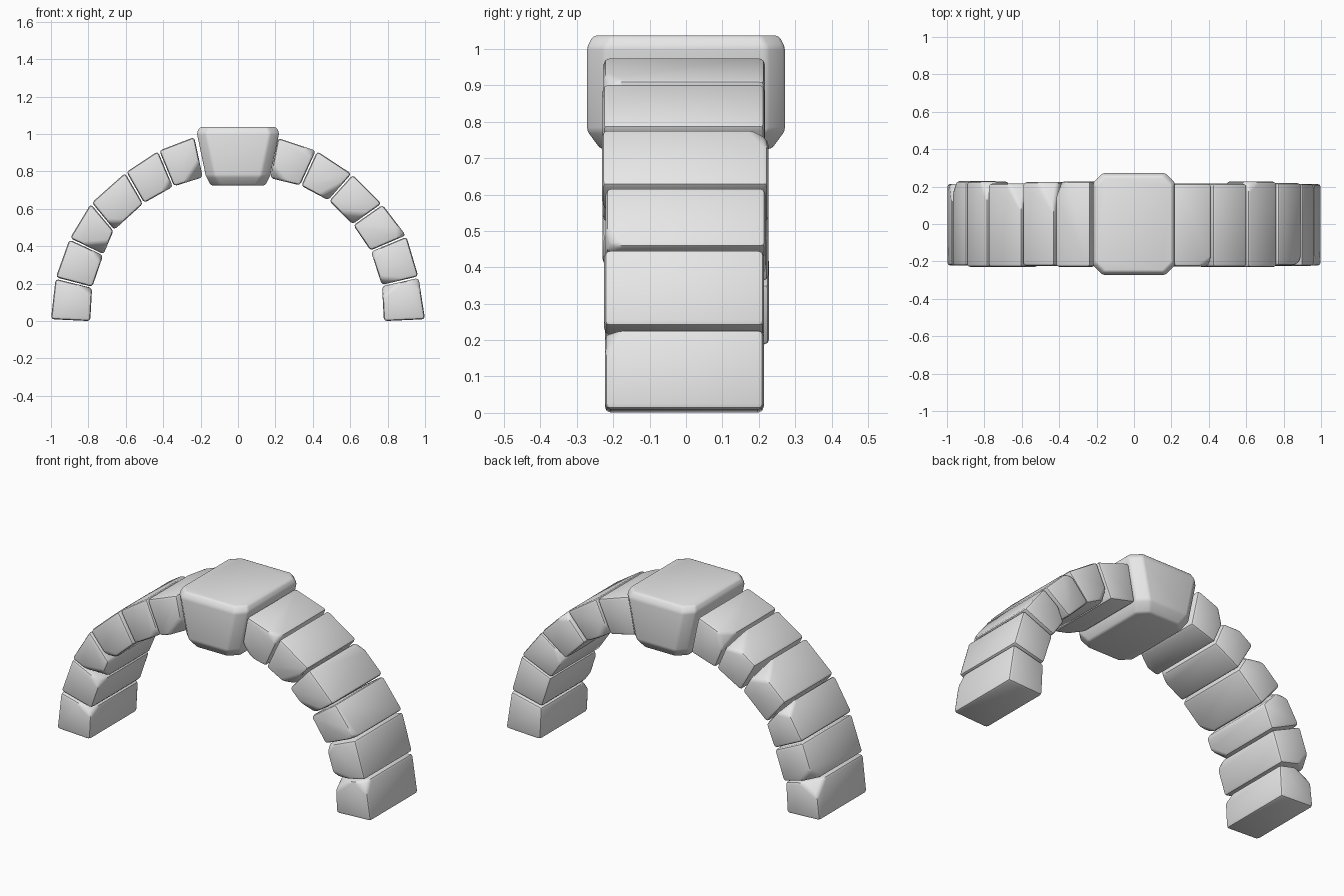
import bpy, bmesh, math, random
from mathutils import Vector

random.seed(4)
if "Cube" in bpy.data.objects:
    bpy.data.objects.remove(bpy.data.objects["Cube"])

stone_mat = bpy.data.materials.new("grey stone")
stone_mat.use_nodes = True
grey = (0.8, 0.8, 0.8, 1)
stone_mat.diffuse_color = grey
stone_mat.node_tree.nodes["Principled BSDF"].inputs["Base Color"].default_value = grey


def stone(name, points, width):
    """Convex stone around the points, with softly worn edges."""
    bm = bmesh.new()
    verts = [bm.verts.new(p) for p in points]
    bmesh.ops.convex_hull(bm, input=verts)
    bmesh.ops.dissolve_limit(bm, angle_limit=0.05, verts=bm.verts[:], edges=bm.edges[:])
    bmesh.ops.recalc_face_normals(bm, faces=bm.faces[:])
    worn = [e for e in bm.edges if e.calc_face_angle(0) > 0.4]
    bmesh.ops.bevel(bm, geom=worn, offset=width, segments=2, profile=0.5,
                    affect='EDGES', clamp_overlap=True)
    mesh = bpy.data.meshes.new(name)
    bm.to_mesh(mesh)
    bm.free()
    mesh.materials.append(stone_mat)
    obj = bpy.data.objects.new(name, mesh)
    bpy.context.collection.objects.link(obj)
    bpy.ops.object.select_all(action='DESELECT')
    obj.select_set(True)
    bpy.context.view_layer.objects.active = obj
    bpy.ops.object.shade_smooth_by_angle(angle=math.radians(35))


FLIP = {"i": "o", "o": "i", "b": "t", "t": "b", "f": "k", "k": "f"}


def chipped(corners, chips):
    """Replace each chipped corner by three points along its edges."""
    points = []
    for key, p in corners.items():
        if key not in chips:
            points.append(p)
            continue
        for axis, amount in enumerate(chips[key]):
            other = key[:axis] + FLIP[key[axis]] + key[axis + 1:]
            points.append(p.lerp(corners[other], amount))
    return points


def arch_side(name, sign, joints, chips):
    """Wedge stones between successive joints, from the foot to the keystone."""
    for n in range(len(joints) - 1):
        low, high = joints[n], joints[n + 1]
        depth = {"f": -random.uniform(0.22, 0.232), "k": random.uniform(0.212, 0.23)}
        corners = {}
        for r, radial in enumerate("io"):
            a = Vector((sign * low[2 * r], 0, low[2 * r + 1]))
            b = Vector((sign * high[2 * r], 0, high[2 * r + 1]))
            for tangent, t in (("b", 0.02 if n else 0), ("t", 0.98)):
                for side, y in depth.items():
                    p = a.lerp(b, t)
                    p.y = y
                    corners[radial + tangent + side] = p
        stone(f"{name}_stone_{n + 1}", chipped(corners, chips[n]), 0.016)


# Joints: inner x, inner z, outer x, outer z
left_joints = [
    (.78, 0, 1, .01), (.77, .19, .965, .235), (.71, .375, .9, .455),
    (.615, .515, .77, .625), (.485, .645, .61, .785),
    (.335, .725, .42, .91), (.17, .765, .21, .98)]
right_joints = [
    (.79, 0, 1, .01), (.78, .18, .975, .23), (.72, .355, .9, .44),
    (.665, .485, .785, .63), (.505, .63, .6, .795),
    (.345, .72, .425, .91), (.185, .77, .23, .985)]

# Chips: corner (inner/outer, bottom/top, front/back) and amount along each edge
left_chips = [
    {"otf": (.3, .3, .1), "itf": (.5, .3, .15)},
    {"itf": (.25, .2, .1), "ibf": (.5, .2, .1)},
    {"obf": (.2, .3, .08), "itk": (.4, .3, .15)},
    {"ibf": (.45, .5, .12), "otk": (.2, .3, .1)},
    {"ibf": (.6, .3, .12), "itk": (.3, .4, .15)},
    {"itf": (.3, .5, .12), "obf": (.2, .3, .1)}]
right_chips = [
    {"otk": (.5, .4, .2), "itf": (.4, .2, .15)},
    {"itf": (.3, .2, .15), "obk": (.4, .3, .15)},
    {"ibf": (.6, .5, .2), "otk": (.4, .3, .2)},
    {"ibf": (.3, .3, .15), "otk": (.5, .4, .3)},
    {"otk": (.3, .5, .35), "itf": (.2, .3, .1)},
    {"itf": (.4, .6, .2), "obk": (.4, .3, .2)}]

arch_side("left", 1, left_joints, left_chips)
arch_side("right", -1, right_joints, right_chips)

# Keystone: stacked rectangles with cut corners, tapering downwards
keystone = []
for z, half_x, half_y in ((1.037, .205, .255), (1.005, .22, .272),
                          (.775, .172, .272), (.725, .145, .235)):
    for sx in (-1, 1):
        for sy in (-1, 1):
            keystone.append((sx * half_x, sy * (half_y - .05), z))
            keystone.append((sx * (half_x - .05), sy * half_y, z))
stone("keystone", keystone, 0.01)
